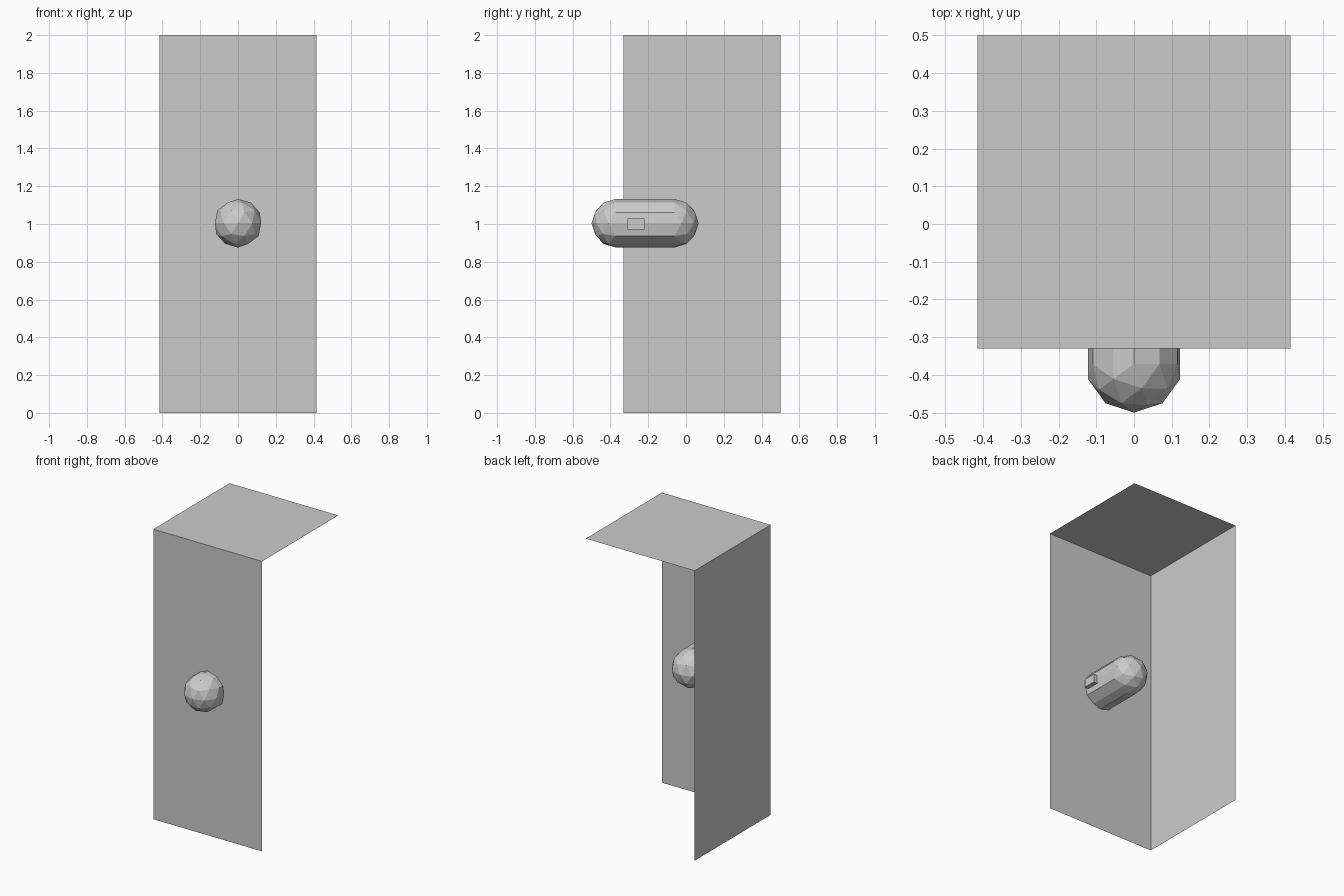
import bpy, bmesh
from mathutils import Vector, Matrix

if "Cube" in bpy.data.objects:
    bpy.data.objects.remove(bpy.data.objects["Cube"])


def finish(bm, name):
    mesh = bpy.data.meshes.new(name)
    bm.to_mesh(mesh)
    bm.free()
    obj = bpy.data.objects.new(name, mesh)
    bpy.context.collection.objects.link(obj)
    return obj


def box(bm, lo, hi):
    lo, hi = Vector(lo), Vector(hi)
    mat = Matrix.Translation((lo + hi) / 2) @ Matrix.Diagonal((*(hi - lo), 1))
    bmesh.ops.create_cube(bm, size=1, matrix=mat)


# Open corner shell: only the front, left and top panels
bm = bmesh.new()
box(bm, (-0.415, -0.33, 0), (0.415, 0.5, 2))
bm.normal_update()
keep = [Vector((0, -1, 0)), Vector((-1, 0, 0)), Vector((0, 0, 1))]
unwanted = [f for f in bm.faces if not any(f.normal.dot(k) > 0.9 for k in keep)]
bmesh.ops.delete(bm, geom=unwanted, context='FACES')
finish(bm, "corner_shell")

# Capsule: icosphere cut in half, halves pulled apart and bridged
radius, length = 0.1285, 0.31
bm = bmesh.new()
bmesh.ops.create_icosphere(bm, subdivisions=2, radius=radius)
bmesh.ops.bisect_plane(bm, geom=bm.verts[:] + bm.edges[:] + bm.faces[:],
                       dist=1e-5, plane_co=(0, 0, 0), plane_no=(0, 1, 0))
seam = [e for e in bm.edges if all(abs(v.co.y) < 1e-4 for v in e.verts)]
bmesh.ops.split_edges(bm, edges=seam)
rear = {v for f in bm.faces if f.calc_center_median().y > 0 for v in f.verts}
for v in rear:
    v.co.y += length
bmesh.ops.bridge_loops(bm, edges=[e for e in bm.edges if e.is_boundary])
bmesh.ops.recalc_face_normals(bm, faces=bm.faces[:])
capsule = finish(bm, "capsule_body")
capsule.location = (0, -0.5 + radius, 1.004)

# Small catch on the right side of the capsule
bm = bmesh.new()
box(bm, (0.09, -0.31, 0.972), (0.145, -0.22, 1.028))
finish(bm, "side_catch")
